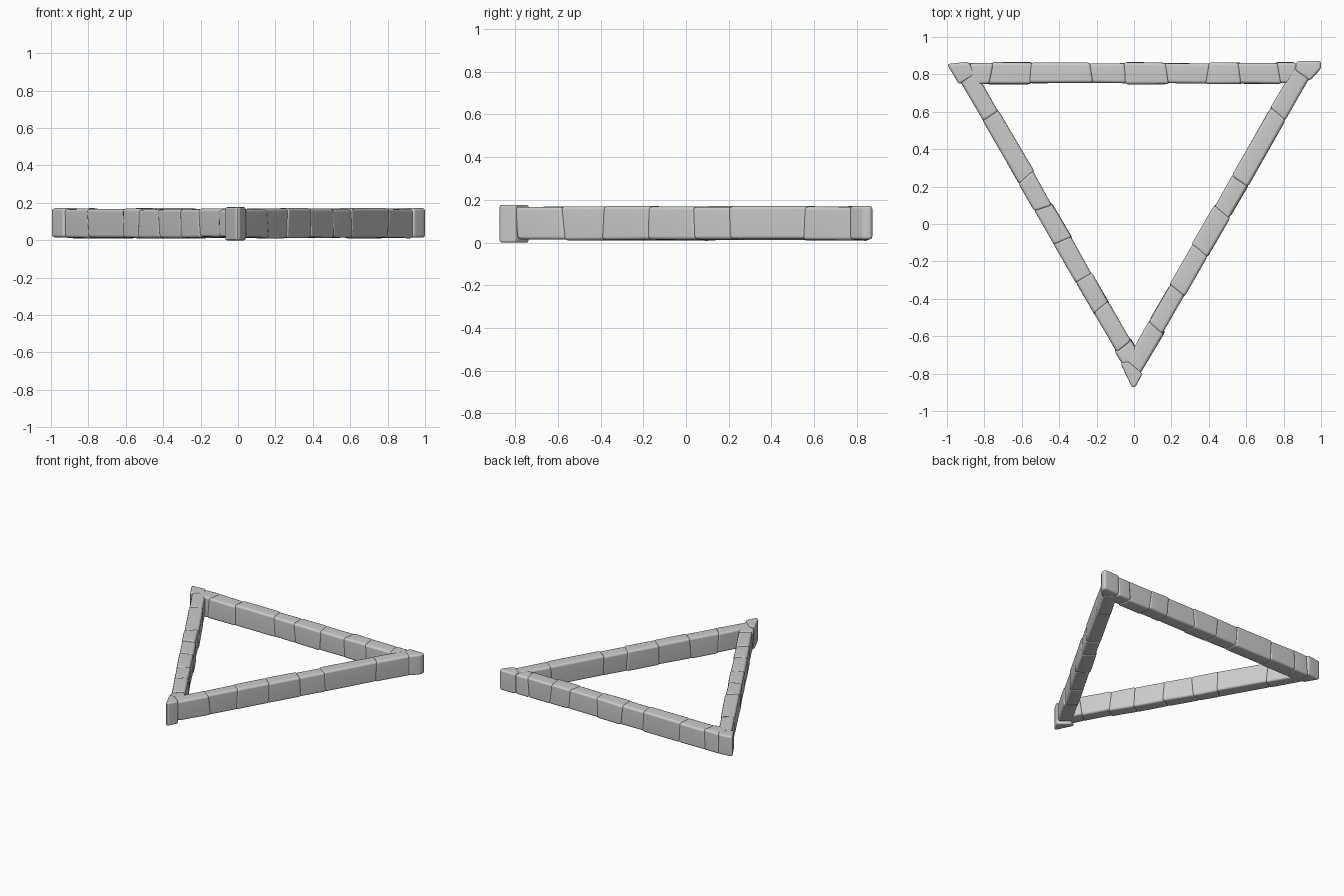
import bpy, bmesh, random
from mathutils import Vector

if "Cube" in bpy.data.objects:
    bpy.data.objects.remove(bpy.data.objects["Cube"])

random.seed(4)
stone = bpy.data.materials.new("stone grey")
stone.diffuse_color = (0.6, 0.6, 0.6, 1)
stone.use_nodes = True
stone.node_tree.nodes["Principled BSDF"].inputs["Base Color"].default_value = stone.diffuse_color


def jit(a):
    return random.uniform(-a, a)


def make_stone(name, bottom, top, bevel=0.016):
    """Softly bevelled prism between two matching outlines (counter-clockwise)."""
    bm = bmesh.new()
    lo = [bm.verts.new(p) for p in bottom]
    hi = [bm.verts.new(p) for p in top]
    n = len(lo)
    bm.faces.new(lo[::-1])
    bm.faces.new(hi)
    for i in range(n):
        j = (i + 1) % n
        bm.faces.new((lo[i], lo[j], hi[j], hi[i]))
    bmesh.ops.recalc_face_normals(bm, faces=bm.faces)
    bmesh.ops.bevel(bm, geom=bm.edges[:], offset=bevel, segments=2,
                    profile=0.5, affect='EDGES', clamp_overlap=True)
    for f in bm.faces:
        f.smooth = True
    me = bpy.data.meshes.new(name)
    bm.to_mesh(me)
    bm.free()
    me.materials.append(stone)
    ob = bpy.data.objects.new(name, me)
    bpy.context.collection.objects.link(ob)
    ob.modifiers.new("even_shading", 'WEIGHTED_NORMAL')


def make_bar(name, start, end, joints, inner):
    """Row of stones along one side, split at the joint distances."""
    d = (end - start).normalized()
    n = Vector((-d.y, d.x, 0))
    # slant of every joint: across the bar and over its height
    slants = [(jit(0.012), jit(0.01)) for _ in joints]
    for i in range(len(joints) - 1):
        t0, t1 = 0.006 + jit(0.004), inner + jit(0.004)
        z0, z1 = 0.013 + jit(0.004), 0.168 + jit(0.003)
        rings = []
        for z, side in ((z0, -1), (z1, 1)):
            ring = []
            for k, t, across in ((i, t0, -1), (i + 1, t0, -1),
                                 (i + 1, t1, 1), (i, t1, 1)):
                a, h = slants[k]
                overlap = -0.006 if k == i else 0.006
                s = joints[k] + across * a + side * h + overlap
                p = start + d * s + n * (t + jit(0.003))
                ring.append((p.x, p.y, z + jit(0.002)))
            rings.append(ring)
        make_stone(f"{name}_stone_{i + 1}", *rings)


# Three sides of the triangle
A = Vector((-1.0, 0.867, 0))
B = Vector((1.0, 0.867, 0))
T = Vector((0.0, -0.867, 0))
make_bar("left_side", A, T,
         [0.115, 0.372, 0.749, 0.926, 1.141, 1.37, 1.557, 1.78, 1.875], 0.107)
make_bar("right_side", T, B,
         [0.09, 0.336, 0.556, 0.803, 1.045, 1.237, 1.64, 1.90], 0.107)
make_bar("back_side", B, A,
         [0.14, 0.23, 0.43, 0.60, 0.83, 1.04, 1.225, 1.55, 1.77, 1.88], 0.117)

# Corner stones: outline, bottom and top height
corners = {
    "back_left_corner": ([(-1.0, 0.855), (-0.935, 0.745), (-0.845, 0.80),
                          (-0.885, 0.868)], 0.015, 0.172),
    "back_right_corner": ([(0.86, 0.82), (0.94, 0.765), (1.0, 0.83),
                           (1.0, 0.872), (0.87, 0.872)], 0.014, 0.172),
    "front_corner": ([(-0.072, -0.745), (-0.012, -0.872), (0.008, -0.872),
                      (0.045, -0.80), (-0.03, -0.735)], 0.0, 0.177),
}
for name, (outline, z0, z1) in corners.items():
    make_stone(name, [(x, y, z0) for x, y in outline],
               [(x, y, z1) for x, y in outline], 0.014)
